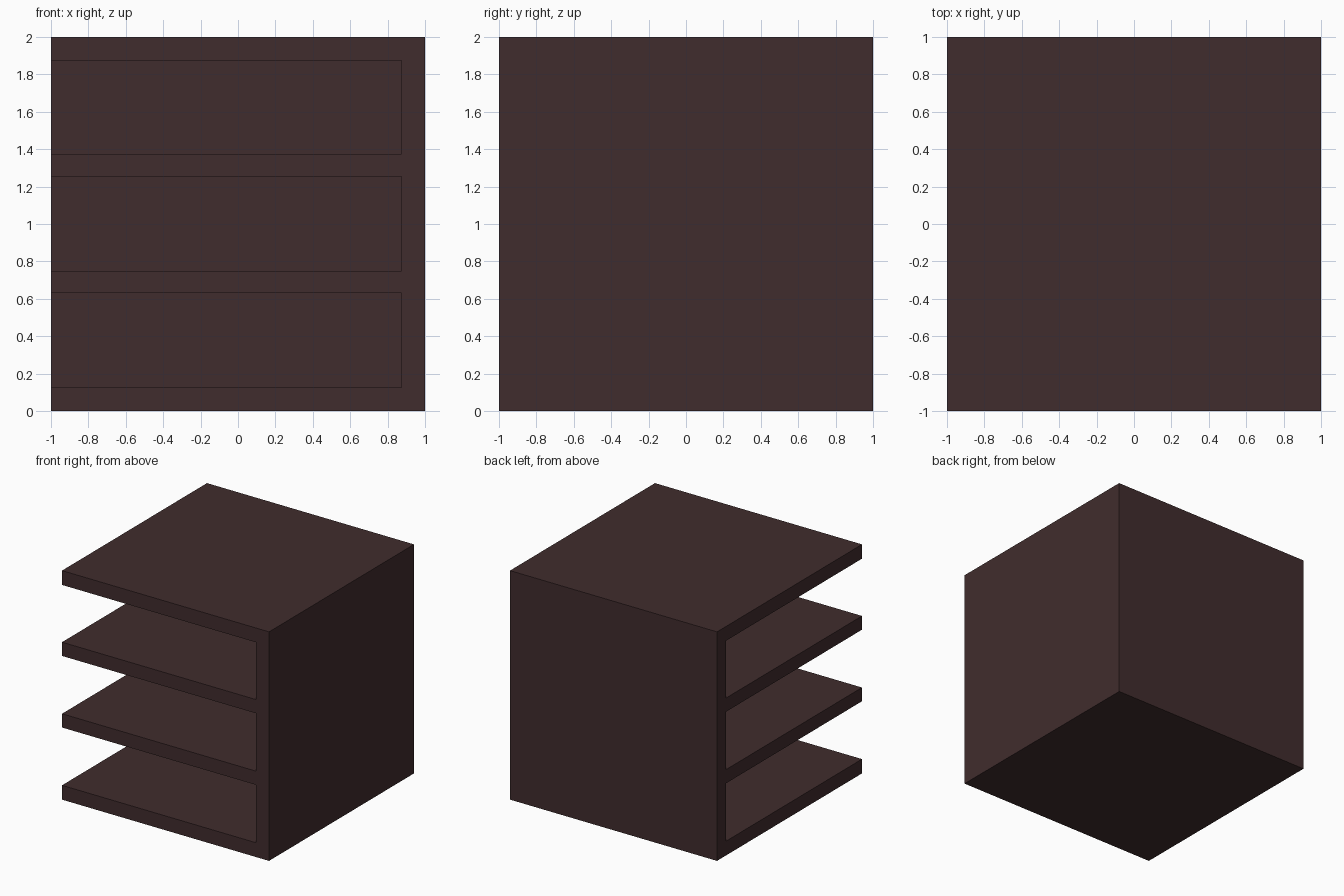
import bpy

if "Cube" in bpy.data.objects:
    bpy.data.objects.remove(bpy.data.objects["Cube"])

WALL = 0.125                      # thickness of the back, side and shelves
BAYS = [(0.125, 0.63), (0.75, 1.255), (1.375, 1.875)]   # bottom and top of each open bay

wood = bpy.data.materials.new("dark_brown_wood")
wood.diffuse_color = (0.0513, 0.0252, 0.0262, 1)
wood.use_nodes = True
wood.node_tree.nodes["Principled BSDF"].inputs["Base Color"].default_value = wood.diffuse_color


def box(name, lo, hi):
    """Axis-aligned box between two corners."""
    bpy.ops.mesh.primitive_cube_add(size=1, location=[(a + b) / 2 for a, b in zip(lo, hi)])
    obj = bpy.context.object
    obj.name = name
    obj.scale = [b - a for a, b in zip(lo, hi)]
    bpy.ops.object.transform_apply(location=True, rotation=False, scale=True)
    obj.data.materials.append(wood)
    return obj


# Solid body of the corner shelf
shelf = box("corner_shelf_unit", (-1, -1, 0), (1, 1, 2))

# Bays open to the front and left, leaving the back and right walls
for i, (z0, z1) in enumerate(BAYS):
    cutter = box(f"bay_cutter_{i + 1}", (-1.2, -1.2, z0), (1 - WALL, 1 - WALL, z1))
    cutter.hide_render = True
    cut = shelf.modifiers.new(f"bay_{i + 1}", 'BOOLEAN')
    cut.operation = 'DIFFERENCE'
    cut.solver = 'EXACT'
    cut.object = cutter
    bpy.context.view_layer.objects.active = shelf
    bpy.ops.object.modifier_apply(modifier=cut.name)
    bpy.data.objects.remove(cutter)
